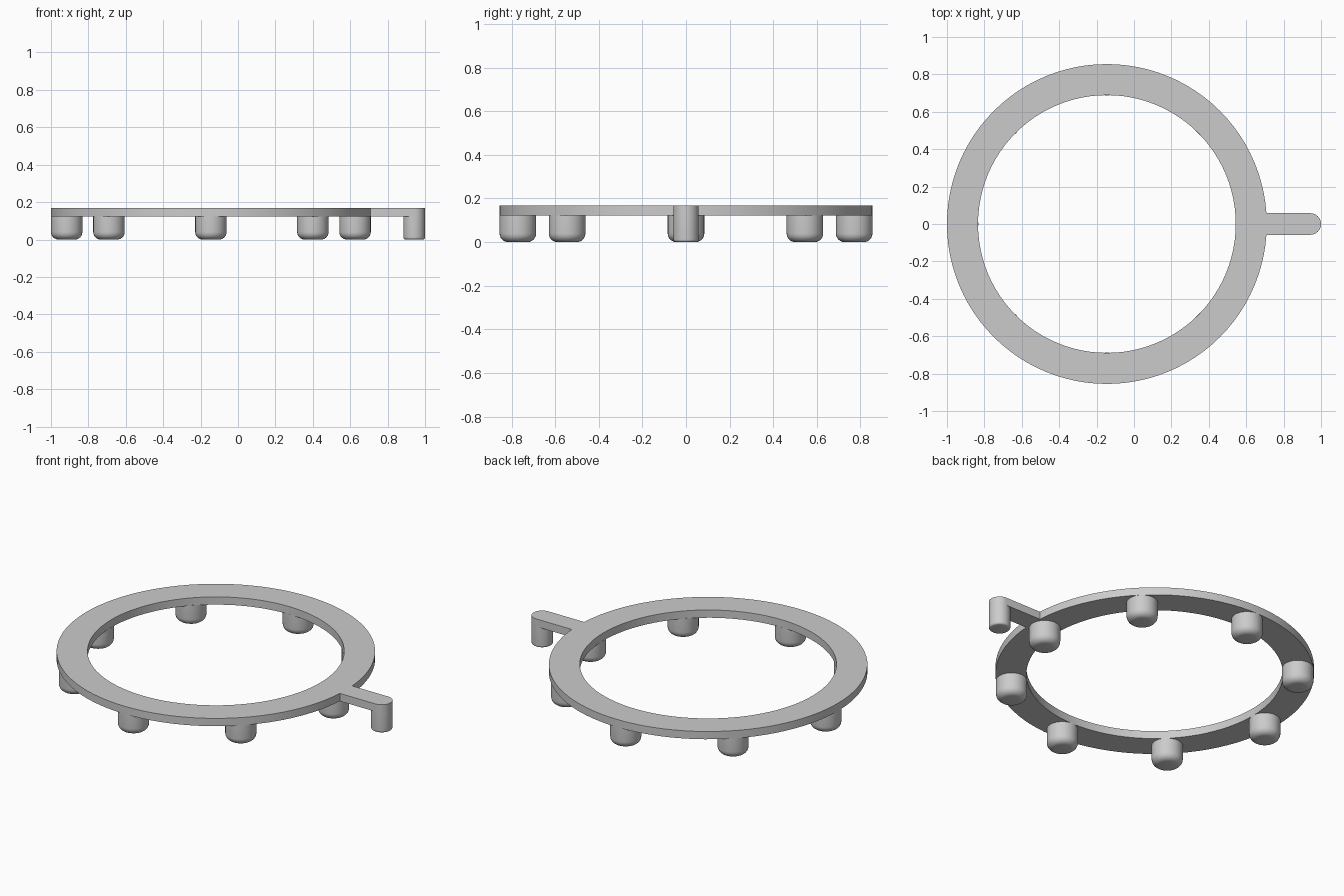
import bpy, bmesh
from math import sin, cos, pi, radians

cube = bpy.data.objects.get("Cube")
if cube:
    bpy.data.objects.remove(cube, do_unlink=True)

CENTER_X = -0.145
RING_OUT, RING_IN = 0.855, 0.689
DECK_LOW, DECK_TOP = 0.122, 0.168
PEG_X, PEG_R = 0.942, 0.058

grey = bpy.data.materials.new("plain grey")
grey.use_nodes = True
grey.diffuse_color = (0.6, 0.6, 0.6, 1)
grey.node_tree.nodes["Principled BSDF"].inputs["Base Color"].default_value = (0.6, 0.6, 0.6, 1)


def finish(name, bm, location=(0, 0, 0)):
    bmesh.ops.recalc_face_normals(bm, faces=bm.faces)
    mesh = bpy.data.meshes.new(name)
    bm.to_mesh(mesh)
    bm.free()
    mesh.materials.append(grey)
    obj = bpy.data.objects.new(name, mesh)
    obj.location = location
    bpy.context.collection.objects.link(obj)
    bpy.ops.object.select_all(action='DESELECT')
    obj.select_set(True)
    bpy.context.view_layer.objects.active = obj
    bpy.ops.object.shade_smooth_by_angle(angle=radians(30))
    return obj


def lathe(name, profile, location, segments, closed=False):
    """Spin (radius, height) points about the vertical axis."""
    bm = bmesh.new()
    verts = [bm.verts.new((r, 0, z)) for r, z in profile]
    pairs = list(zip(verts, verts[1:]))
    if closed:
        pairs.append((verts[-1], verts[0]))
    edges = [bm.edges.new(p) for p in pairs]
    bmesh.ops.spin(bm, geom=verts + edges, cent=(0, 0, 0), axis=(0, 0, 1),
                   angle=2 * pi, steps=segments)
    bmesh.ops.remove_doubles(bm, verts=bm.verts, dist=1e-5)
    return finish(name, bm, location)


def rounded_foot(radius, fillet, top, steps=6):
    """Post profile with a filleted bottom edge."""
    arc = [(radius - fillet + fillet * sin(a), fillet - fillet * cos(a))
           for a in (i * pi / 2 / steps for i in range(steps + 1))]
    return [(0, 0)] + arc + [(radius, top), (0, top)]


# Flat ring
lathe("ring", [(RING_IN, DECK_LOW), (RING_OUT, DECK_LOW),
               (RING_OUT, DECK_TOP), (RING_IN, DECK_TOP)],
      (CENTER_X, 0, 0), 96, closed=True)

# Eight rounded feet under the ring
for i in range(8):
    a = i * pi / 4
    lathe(f"foot_{i + 1}", rounded_foot(0.084, 0.04, DECK_LOW + 0.002),
          (CENTER_X + 0.771 * cos(a), 0.771 * sin(a), 0), 32)

# Side arm with a round end, its root buried inside the ring
bm = bmesh.new()
outline = [(0.69, -PEG_R)]
outline += [(PEG_X + PEG_R * cos(a), PEG_R * sin(a))
            for a in (-pi / 2 + i * pi / 16 for i in range(17))]
outline += [(0.69, PEG_R)]
face = bm.faces.new([bm.verts.new((x, y, DECK_LOW)) for x, y in outline])
top = bmesh.ops.extrude_face_region(bm, geom=[face])["geom"]
bmesh.ops.translate(bm, vec=(0, 0, DECK_TOP - DECK_LOW),
                    verts=[v for v in top if isinstance(v, bmesh.types.BMVert)])
finish("side_arm", bm)

# Peg hanging from the end of the arm
lathe("arm_peg", rounded_foot(PEG_R, 0.012, DECK_LOW + 0.002), (PEG_X, 0, 0), 32)
